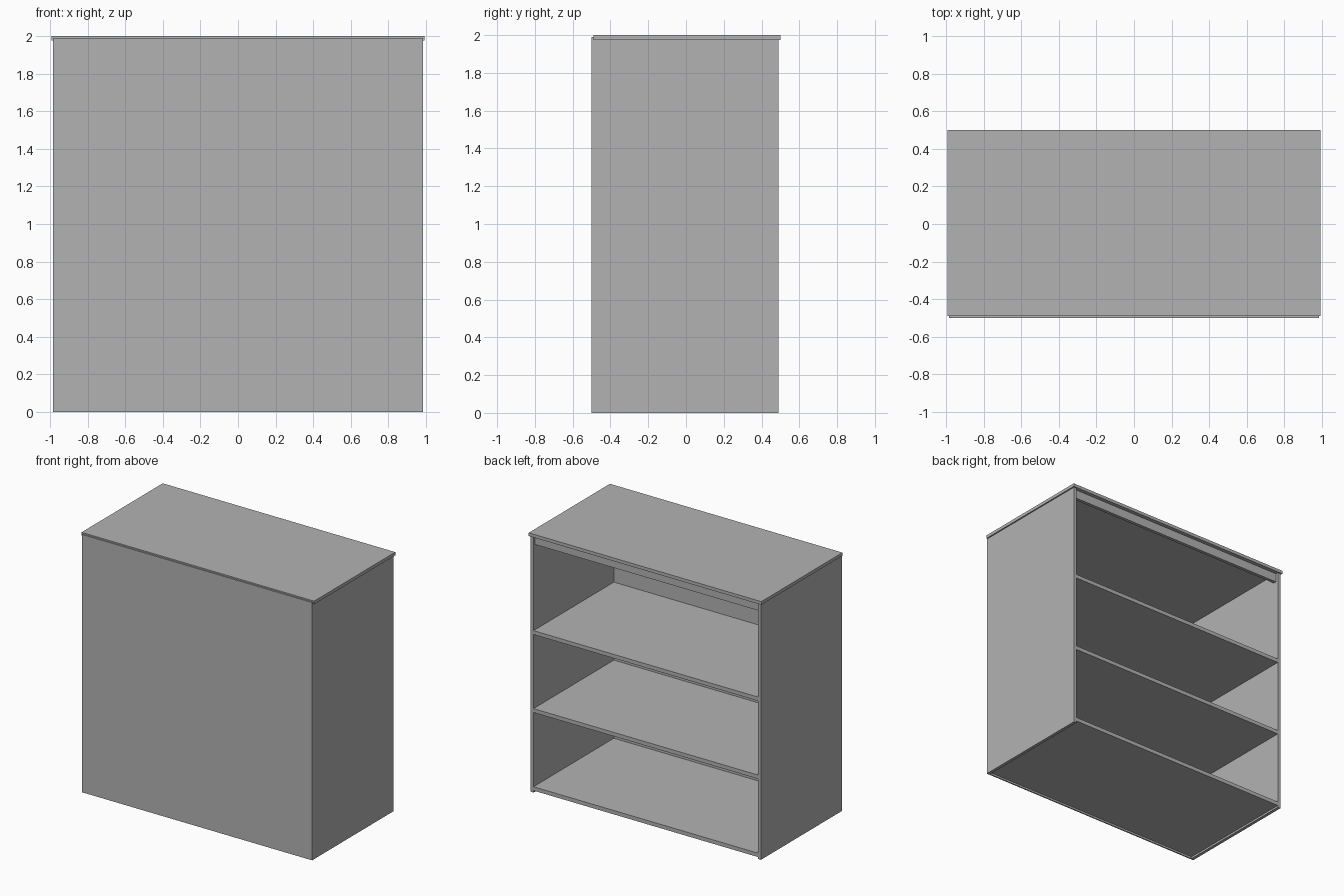
import bpy

# Remove the default cube
cube = bpy.data.objects.get("Cube")
if cube:
    bpy.data.objects.remove(cube, do_unlink=True)

# Single flat colour
grey = bpy.data.materials.new("plain grey")
grey.use_nodes = True
colour = (0.45, 0.45, 0.45, 1)
grey.diffuse_color = colour
grey.node_tree.nodes["Principled BSDF"].inputs["Base Color"].default_value = colour


def board(name, x, y, z):
    """Box spanning the given (min, max) range on each axis."""
    spans = (x, y, z)
    bpy.ops.mesh.primitive_cube_add(size=1, location=[(a + b) / 2 for a, b in spans])
    obj = bpy.context.object
    obj.name = obj.data.name = name
    obj.scale = [b - a for a, b in spans]
    bpy.ops.object.transform_apply(location=False, rotation=False, scale=True)
    obj.data.materials.append(grey)
    return obj


HALF = 0.983            # outer half width of the carcass
INNER = HALF - 0.024    # inner half width between the sides
FRONT, BACK = -0.49, 0.49
UNDER_TOP = 1.975
THICK = 0.03

# Top slab, slightly overhanging the sides and back
board("top", (-0.993, 0.993), (FRONT, 0.5), (UNDER_TOP, 2))

# Thin panel closing the front
board("front_panel", (-HALF, HALF), (-0.5, FRONT), (0, 1.99))

# Side panels
board("left_side", (INNER, HALF), (FRONT, BACK), (0, UNDER_TOP))
board("right_side", (-HALF, -INNER), (FRONT, BACK), (0, UNDER_TOP))

# Raised floor and two shelves, open to the back
for name, height in (("floor", 0.045), ("lower_shelf", 0.648), ("upper_shelf", 1.25)):
    board(name, (-INNER, INNER), (FRONT, BACK), (height - THICK, height))

# Rail under the top at the open side
board("back_rail", (-INNER, INNER), (BACK - 0.045, BACK - 0.02), (1.907, UNDER_TOP))
